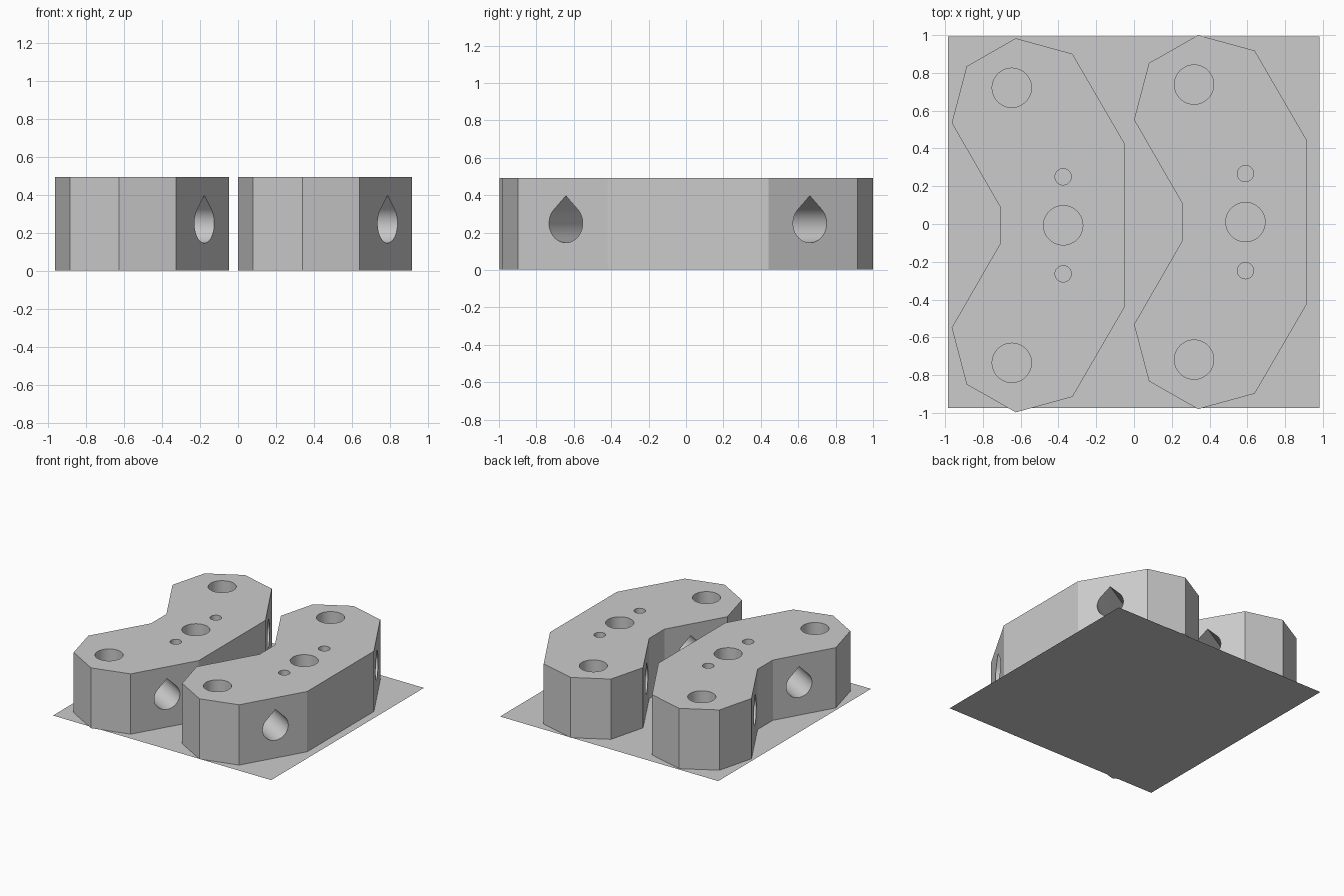
import bpy, bmesh
from math import sin, cos, radians
from mathutils import Matrix, Vector

if "Cube" in bpy.data.objects:
    bpy.data.objects.remove(bpy.data.objects["Cube"], do_unlink=True)

GREY = (0.6, 0.6, 0.6, 1)
grey = bpy.data.materials.new("plain grey")
grey.use_nodes = True
grey.diffuse_color = GREY
grey.node_tree.nodes["Principled BSDF"].inputs["Base Color"].default_value = GREY

BOTTOM, TOP, HOLE_Z = 0.002, 0.493, 0.25
BIG, SMALL = 0.104, 0.043


def add_prism(bm, profile, start, end, matrix=Matrix()):
    """Extrude a closed 2D profile along the local z axis of the matrix."""
    rings = [[bm.verts.new(matrix @ Vector((x, y, z))) for x, y in profile]
             for z in (start, end)]
    low, high = rings
    bm.faces.new(low)
    bm.faces.new(high)
    for i in range(len(profile)):
        j = (i + 1) % len(profile)
        bm.faces.new((low[i], low[j], high[j], high[i]))


def make_object(name, bm):
    bmesh.ops.recalc_face_normals(bm, faces=bm.faces)
    mesh = bpy.data.meshes.new(name)
    bm.to_mesh(mesh)
    bm.free()
    mesh.materials.append(grey)
    obj = bpy.data.objects.new(name, mesh)
    bpy.context.collection.objects.link(obj)
    return obj


def arc(x, y, r, first, last, steps):
    angles = [radians(first + (last - first) * i / steps) for i in range(steps + 1)]
    return [(x + r * cos(a), y + r * sin(a)) for a in angles]


def circle(x, y, r):
    return arc(x, y, r, 0, 360, 48)[:-1]


# Bent block outline, mirrored front to back
half = [(0.458, 0.43), (0.18, 0.908), (-0.12, 0.99),
        (-0.38, 0.842), (-0.459, 0.542), (-0.203, 0.098)]
outline = half + [(x, -y) for x, y in reversed(half)]

# Teardrop hole with a square peak
teardrop = arc(0, 0, BIG, 135, 405, 40) + [(0, BIG * 2 ** 0.5)]


def make_block(name, x, y):
    body = bmesh.new()
    add_prism(body, outline, BOTTOM, TOP)
    block = make_object(name, body)

    # Vertical round holes
    holes = bmesh.new()
    for hx, hy, r in ((-0.141, 0.728, BIG), (-0.141, -0.728, BIG), (0.131, 0, BIG),
                      (0.131, 0.257, SMALL), (0.131, -0.257, SMALL)):
        add_prism(holes, circle(hx, hy, r), -0.1, 0.6)

    # Cross holes square to each arm
    for side in (1, -1):
        axis = Vector((cos(radians(30)), side * sin(radians(30)), 0))
        up = Vector((0, 0, 1))
        frame = Matrix((up.cross(axis), up, axis)).transposed().to_4x4()
        frame.translation = (0.328, side * 0.652, HOLE_Z)
        add_prism(holes, teardrop, -0.85, 0.1, frame)
    cutter = make_object(name + "_cutter", holes)
    cutter.hide_render = True

    cut = block.modifiers.new("holes", "BOOLEAN")
    cut.operation = "DIFFERENCE"
    cut.solver = "EXACT"
    cut.object = cutter
    bpy.ops.object.select_all(action="DESELECT")
    block.select_set(True)
    bpy.context.view_layer.objects.active = block
    bpy.ops.object.modifier_apply(modifier=cut.name)
    bpy.data.objects.remove(cutter, do_unlink=True)
    bpy.ops.object.shade_smooth_by_angle(angle=radians(14))
    block.location = (x, y, 0)


make_block("right_block", -0.506, -0.007)
make_block("left_block", 0.459, 0.01)

# Thin square sheet under both blocks
sheet = bmesh.new()
bmesh.ops.create_grid(sheet, x_segments=1, y_segments=1, size=0.983)
base = make_object("base_sheet", sheet)
base.location = (-0.002, 0.009, 0)
